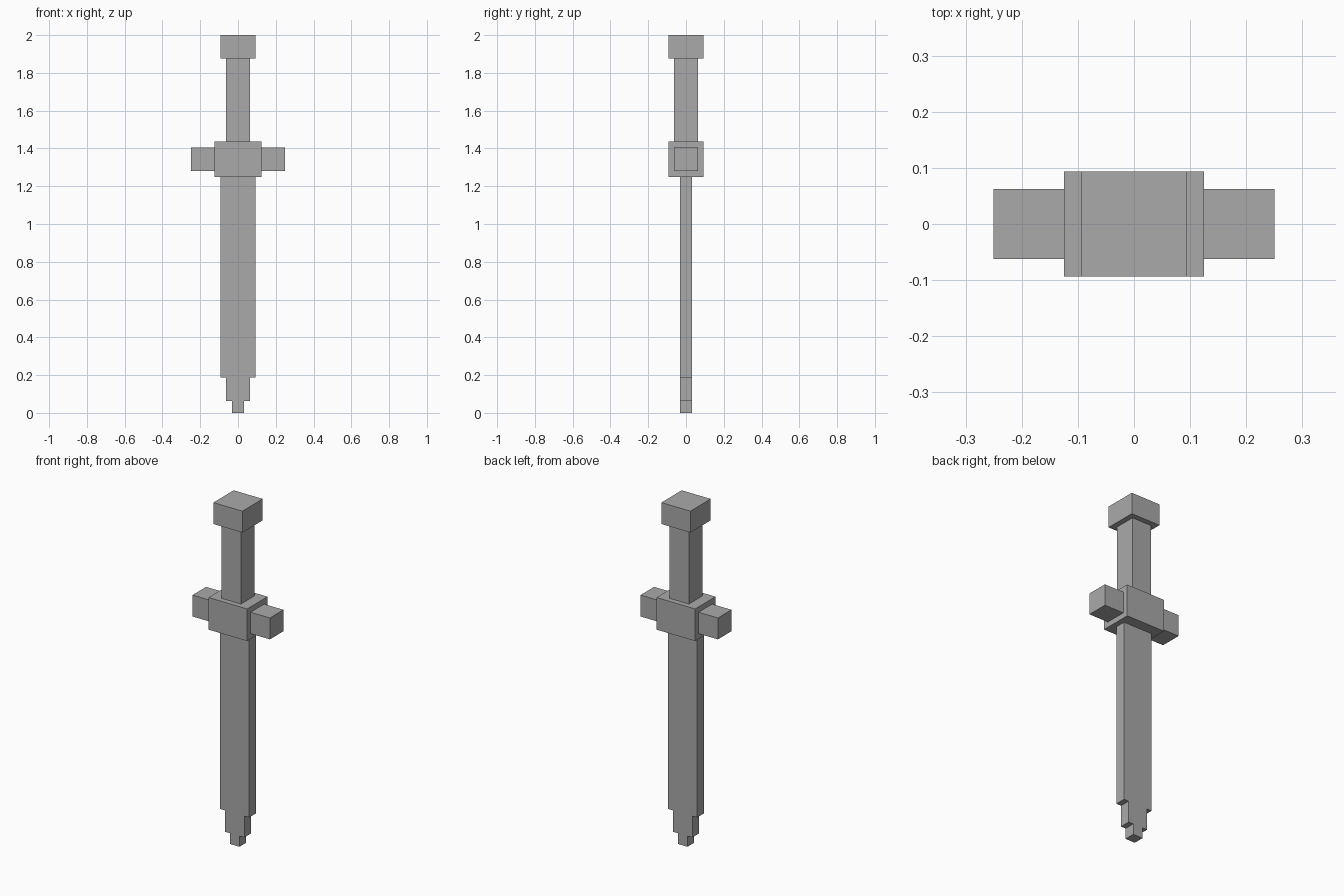
import bpy

if "Cube" in bpy.data.objects:
    bpy.data.objects.remove(bpy.data.objects["Cube"])

U = 1 / 32  # model grid unit

grey = bpy.data.materials.new("plain grey")
grey.diffuse_color = (0.4, 0.4, 0.4, 1)
grey.use_nodes = True
grey.node_tree.nodes["Principled BSDF"].inputs["Base Color"].default_value = grey.diffuse_color


def box(name, x0, x1, half_y, z0, z1):
    """Box given in grid units, centred on y = 0."""
    bpy.ops.mesh.primitive_cube_add(size=1)
    ob = bpy.context.object
    ob.name = name
    ob.location = ((x0 + x1) / 2 * U, 0, (z0 + z1) / 2 * U)
    ob.scale = ((x1 - x0) * U, 2 * half_y * U, (z1 - z0) * U)
    bpy.ops.object.transform_apply(location=True, rotation=True, scale=True)
    ob.data.materials.append(grey)
    return ob


# Stepped blade pointing down
box("blade_tip", -1, 1, 1, 0, 2)
box("blade_taper", -2, 2, 1, 2, 6)
box("blade", -3, 3, 1, 6, 40)

# Guard block with an arm on each side
box("guard_block", -4, 4, 3, 40, 46)
box("guard_arm_left", -8, -4, 2, 41, 45)
box("guard_arm_right", 4, 8, 2, 41, 45)

# Grip and pommel
box("grip", -2, 2, 2, 46, 60)
box("pommel", -3, 3, 3, 60, 64)
